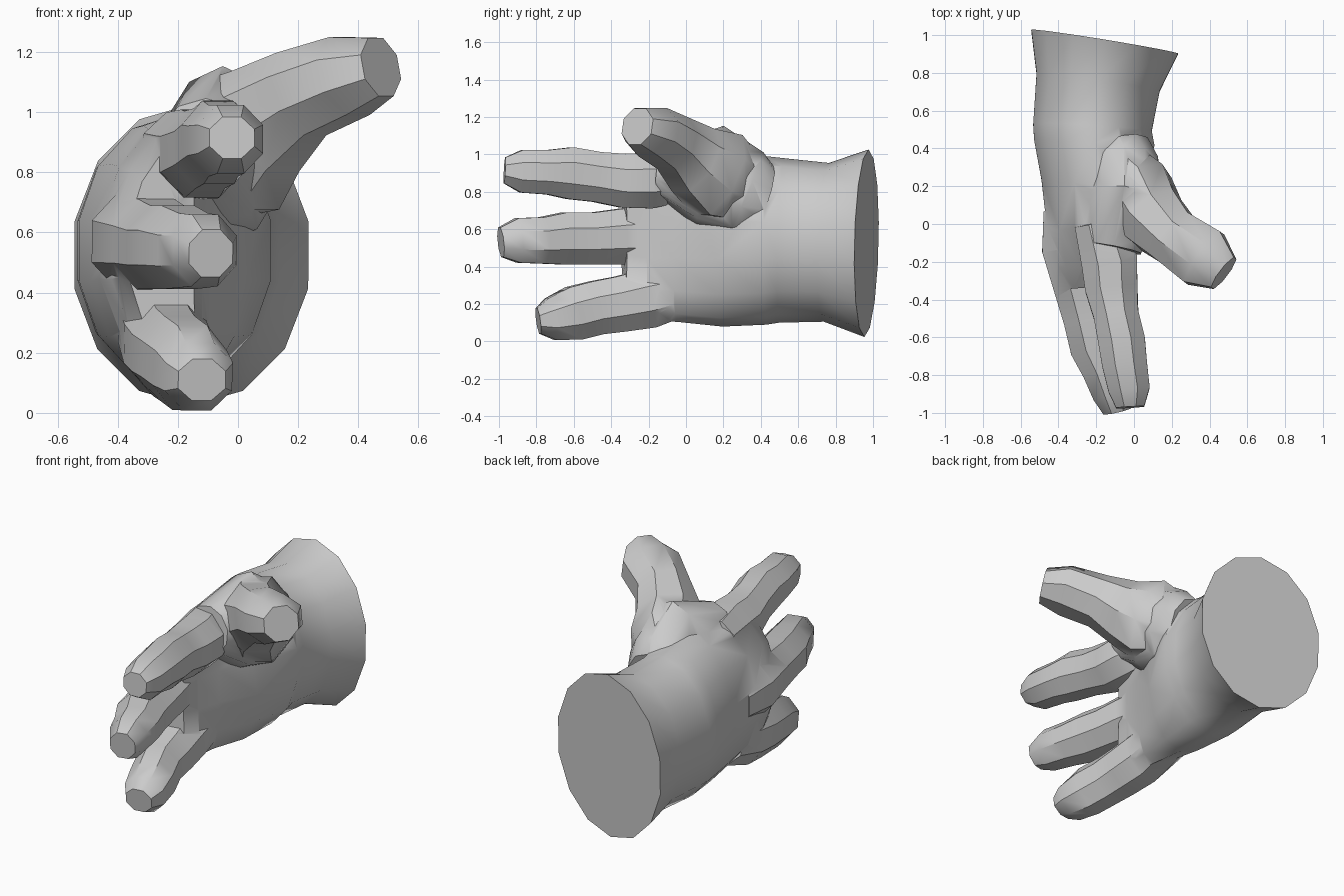
import bpy, bmesh, math
from mathutils import Vector


def limb(name, rings, sides=8):
    """Loft rings (x, y, z, half width, half height, cup) along their path."""
    bm = bmesh.new()
    pts = [Vector(r[:3]) for r in rings]
    grow = 1 / math.cos(math.pi / sides) ** 0.9
    loops = []
    for i, r in enumerate(rings):
        t = (pts[min(i + 1, len(pts) - 1)] - pts[max(i - 1, 0)]).normalized()
        side = Vector((0, 0, 1)).cross(t).normalized()
        up = t.cross(side)
        cup = r[5] if len(r) > 5 else 0
        loop = []
        for k in range(sides):
            a = 2 * math.pi * (k + 0.5) / sides
            c, s = math.cos(a) * grow, math.sin(a) * grow
            p = pts[i] + side * (c * r[3]) + up * (s * r[4])
            p.x += cup * s * s
            loop.append(bm.verts.new(p))
        loops.append(loop)
    for a, b in zip(loops, loops[1:]):
        for k in range(sides):
            j = (k + 1) % sides
            bm.faces.new((a[k], a[j], b[j], b[k]))
    bm.faces.new(loops[0])
    bm.faces.new(loops[-1])
    bmesh.ops.recalc_face_normals(bm, faces=bm.faces)
    me = bpy.data.meshes.new(name)
    bm.to_mesh(me)
    bm.free()
    ob = bpy.data.objects.new(name, me)
    bpy.context.collection.objects.link(ob)
    return ob


# Flared wrist, heel of the hand and cupped palm
hand = limb("hand", [
    (-0.155, 0.965, 0.525, 0.395, 0.49),
    (-0.19, 0.75, 0.53, 0.33, 0.415),
    (-0.22, 0.51, 0.54, 0.315, 0.43),
    (-0.21, 0.43, 0.54, 0.32, 0.44),
    (-0.235, 0.20, 0.54, 0.26, 0.45, 0.04),
    (-0.275, -0.05, 0.545, 0.19, 0.43, 0.08),
    (-0.275, -0.22, 0.54, 0.15, 0.42, 0.09),
    (-0.26, -0.33, 0.54, 0.11, 0.36, 0.07)], 14)

# Broad fleshy pad joining the thumb to the palm
pad = limb("thumb_pad", [
    (-0.07, 0.41, 0.76, 0.15, 0.18),
    (-0.05, 0.32, 0.79, 0.18, 0.23),
    (-0.06, 0.13, 0.88, 0.18, 0.27),
    (-0.11, -0.13, 0.91, 0.15, 0.13)], 10)

# Thumb
thumb = limb("thumb", [
    (-0.06, 0.26, 0.84, 0.17, 0.20),
    (0.01, 0.17, 0.89, 0.20, 0.24),
    (0.09, 0.04, 0.97, 0.18, 0.19),
    (0.21, -0.07, 1.06, 0.15, 0.15),
    (0.37, -0.18, 1.12, 0.165, 0.135),
    (0.475, -0.26, 1.15, 0.10, 0.10)])

# Three fingers curling toward the palm side, with knuckle bulges
index = limb("index_finger", [
    (-0.19, 0.02, 0.88, 0.13, 0.12),
    (-0.13, -0.20, 0.86, 0.15, 0.15),
    (-0.12, -0.34, 0.86, 0.14, 0.145),
    (-0.095, -0.48, 0.88, 0.12, 0.135),
    (-0.065, -0.62, 0.90, 0.125, 0.14),
    (-0.05, -0.74, 0.905, 0.12, 0.12),
    (-0.025, -0.88, 0.91, 0.11, 0.115),
    (-0.02, -0.97, 0.915, 0.075, 0.07)])
middle = limb("middle_finger", [
    (-0.35, 0.08, 0.57, 0.13, 0.14),
    (-0.33, -0.12, 0.57, 0.16, 0.17),
    (-0.27, -0.35, 0.56, 0.15, 0.15),
    (-0.235, -0.50, 0.55, 0.14, 0.14),
    (-0.20, -0.65, 0.55, 0.14, 0.14),
    (-0.15, -0.77, 0.54, 0.125, 0.125),
    (-0.11, -0.90, 0.54, 0.11, 0.12),
    (-0.09, -0.99, 0.53, 0.075, 0.08)])
little = limb("little_finger", [
    (-0.26, 0.04, 0.29, 0.14, 0.13),
    (-0.24, -0.20, 0.23, 0.14, 0.16),
    (-0.22, -0.35, 0.20, 0.135, 0.15),
    (-0.20, -0.48, 0.18, 0.125, 0.145),
    (-0.16, -0.60, 0.15, 0.125, 0.145),
    (-0.13, -0.72, 0.12, 0.115, 0.115),
    (-0.12, -0.79, 0.11, 0.08, 0.07)])

# Weld the digits onto the palm
bpy.context.view_layer.objects.active = hand
hand.select_set(True)
for part in (pad, thumb, index, middle, little):
    mod = hand.modifiers.new("join", 'BOOLEAN')
    mod.operation = 'UNION'
    mod.solver = 'EXACT'
    mod.object = part
    bpy.ops.object.modifier_apply(modifier=mod.name)
    bpy.data.objects.remove(part)
bpy.ops.object.shade_smooth_by_angle(angle=math.radians(40))
